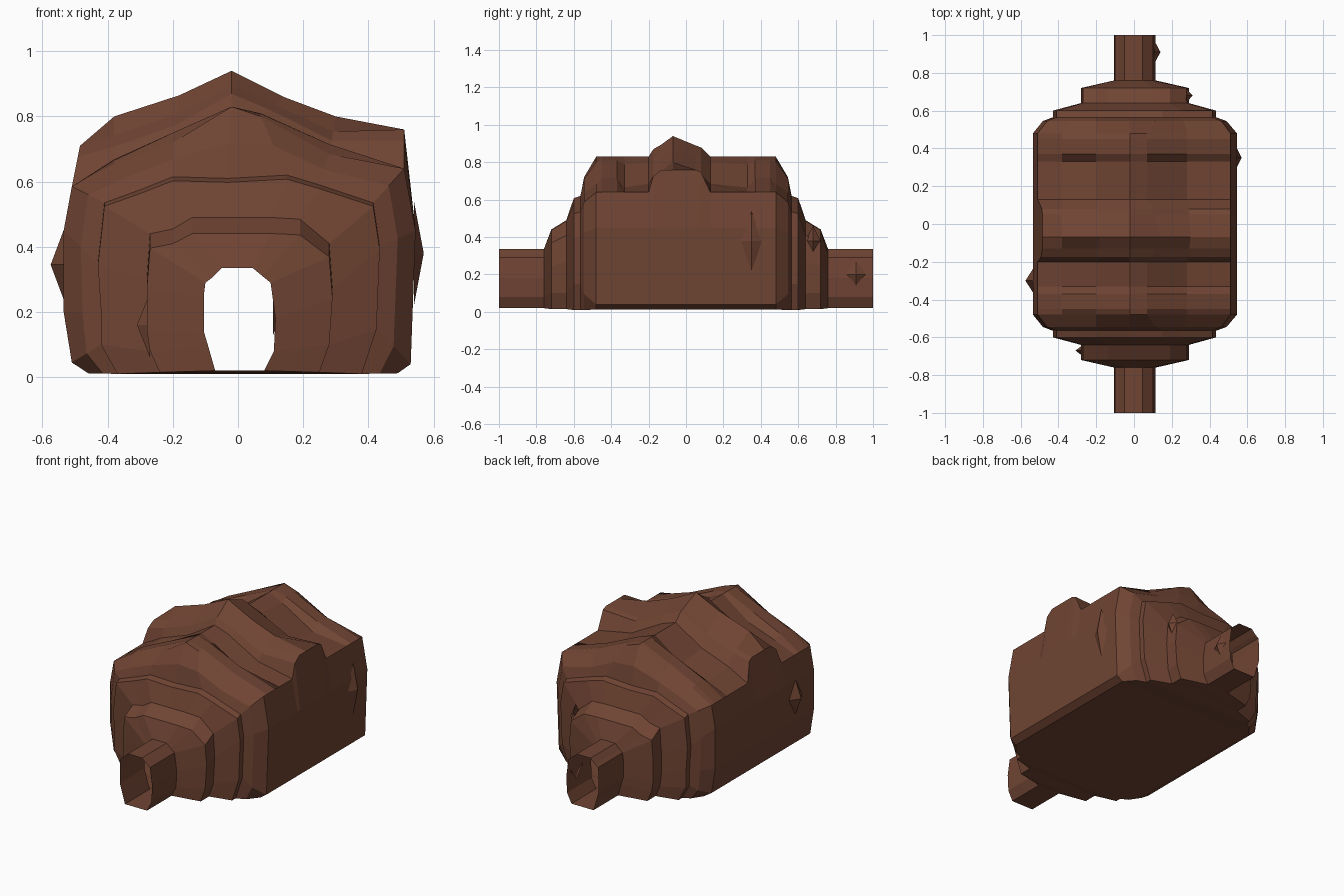
import bpy, bmesh, random
from mathutils import Vector

if "Cube" in bpy.data.objects:
    bpy.data.objects.remove(bpy.data.objects["Cube"])

random.seed(4)

rock = bpy.data.materials.new("brown rock")
rock.diffuse_color = (0.16, 0.058, 0.033, 1)
rock.use_nodes = True
rock.node_tree.nodes["Principled BSDF"].inputs["Base Color"].default_value = rock.diffuse_color

# Cross-sections (x, z), from left floor edge over the roof to right floor edge
MOUTH = [(-.07, .02), (-.09, .09), (-.105, .14), (-.105, .25), (-.1, .29), (-.08, .305), (-.05, .335),
         (0, .335), (.045, .335), (.075, .31), (.1, .29), (.115, .18), (.11, .08), (.08, .02)]
NECK = [(-.24, .015), (-.27, .08), (-.28, .16), (-.28, .3), (-.27, .44), (-.2, .455), (-.14, .49),
        (-.02, .49), (.1, .49), (.19, .485), (.28, .41), (.29, .27), (.28, .1), (.25, .015)]
STEP = [(-.37, .01), (-.42, .1), (-.42, .2), (-.43, .35), (-.41, .535), (-.3, .575), (-.2, .615),
        (-.03, .61), (.15, .62), (.25, .59), (.415, .535), (.435, .4), (.425, .15), (.38, .01)]
HALL = [(-.46, .012), (-.51, .045), (-.535, .2), (-.535, .45), (-.51, .585), (-.38, .655), (-.2, .72),
        (-.02, .83), (.07, .8), (.28, .685), (.51, .64), (.545, .45), (.53, .04), (.49, .012)]
CROWN = HALL[:4] + [(-.485, .71), (-.38, .8), (-.18, .865), (-.02, .94),
                    (.14, .86), (.3, .8), (.51, .76)] + HALL[11:]


def squash(p, f):
    return [(x, z * f if z > .1 else z) for x, z in p]


def blend(w):
    out = []
    for i, (a, b) in enumerate(zip(HALL, CROWN)):
        k = min(1, w * 2) if i in (4, 10) else w
        out.append((a[0] + (b[0] - a[0]) * k, a[1] + (b[1] - a[1]) * k))
    return out


def ledge(d):
    # Roof strata: lift or lower the slopes either side of the ridge
    out = []
    for i, (x, z) in enumerate(HALL):
        if i in (6, 9):
            z += d
        if i in (5, 8):
            z += d * .5 + random.uniform(-.008, .008)
        out.append((x, z))
    return out


# Rings along y: stepped ends are mirrored, crown arch sits in the middle
ends = [(1, MOUTH), (.76, MOUTH), (.72, squash(NECK, .9)), (.64, NECK), (.6, squash(STEP, .98)),
        (.565, STEP), (.545, [((a[0] + b[0]) / 2, a[1] * .5 + b[1] * .5) for a, b in zip(STEP, HALL)]),
        (.48, HALL), (.45, ledge(.03)), (.37, ledge(.03)), (.33, ledge(-.02))]
middle = [(-.2, HALL), (-.175, blend(.36)), (-.13, blend(.6)), (-.07, blend(1)),
          (.05, blend(.55)), (.08, blend(.45)), (.13, HALL)]
rings = [(-y, p) for y, p in ends] + middle + [(y, p) for y, p in reversed(ends)]


def finish(bm, name):
    bmesh.ops.recalc_face_normals(bm, faces=bm.faces)
    me = bpy.data.meshes.new(name)
    bm.to_mesh(me)
    bm.free()
    me.materials.append(rock)
    ob = bpy.data.objects.new(name, me)
    bpy.context.collection.objects.link(ob)
    return ob


# Cave shell, open at both mouths
bm = bmesh.new()
loops = [[bm.verts.new((x, y, z)) for x, z in p] for y, p in rings]
n = len(HALL)
for a, b in zip(loops, loops[1:]):
    for i in range(n):
        j = (i + 1) % n
        bm.faces.new((a[i], a[j], b[j], b[i]))
finish(bm, "cave_shell")


def outcrop(name, tip, base_x, dy, dz):
    # Small rock spur: a four-sided point standing out of a wall
    bm = bmesh.new()
    x, y, z = tip
    t = bm.verts.new(tip)
    base = [bm.verts.new((base_x, y + a * dy, z + b * dz)) for a, b in ((-1, 0), (0, -1), (1, 0), (0, 1))]
    for i in range(4):
        bm.faces.new((t, base[i], base[(i + 1) % 4]))
    finish(bm, name)


# Wall outcrops
outcrop("left_wall_outcrop", (-.575, -.3, .345), -.53, .07, .12)
outcrop("right_wall_outcrop", (.57, .35, .38), .54, .06, .16)
outcrop("mouth_outcrop", (.14, .91, .2), .108, .06, .07)
outcrop("back_neck_outcrop", (.31, .68, .38), .275, .04, .08)
outcrop("front_neck_outcrop", (-.31, -.67, .16), -.27, .03, .1)
